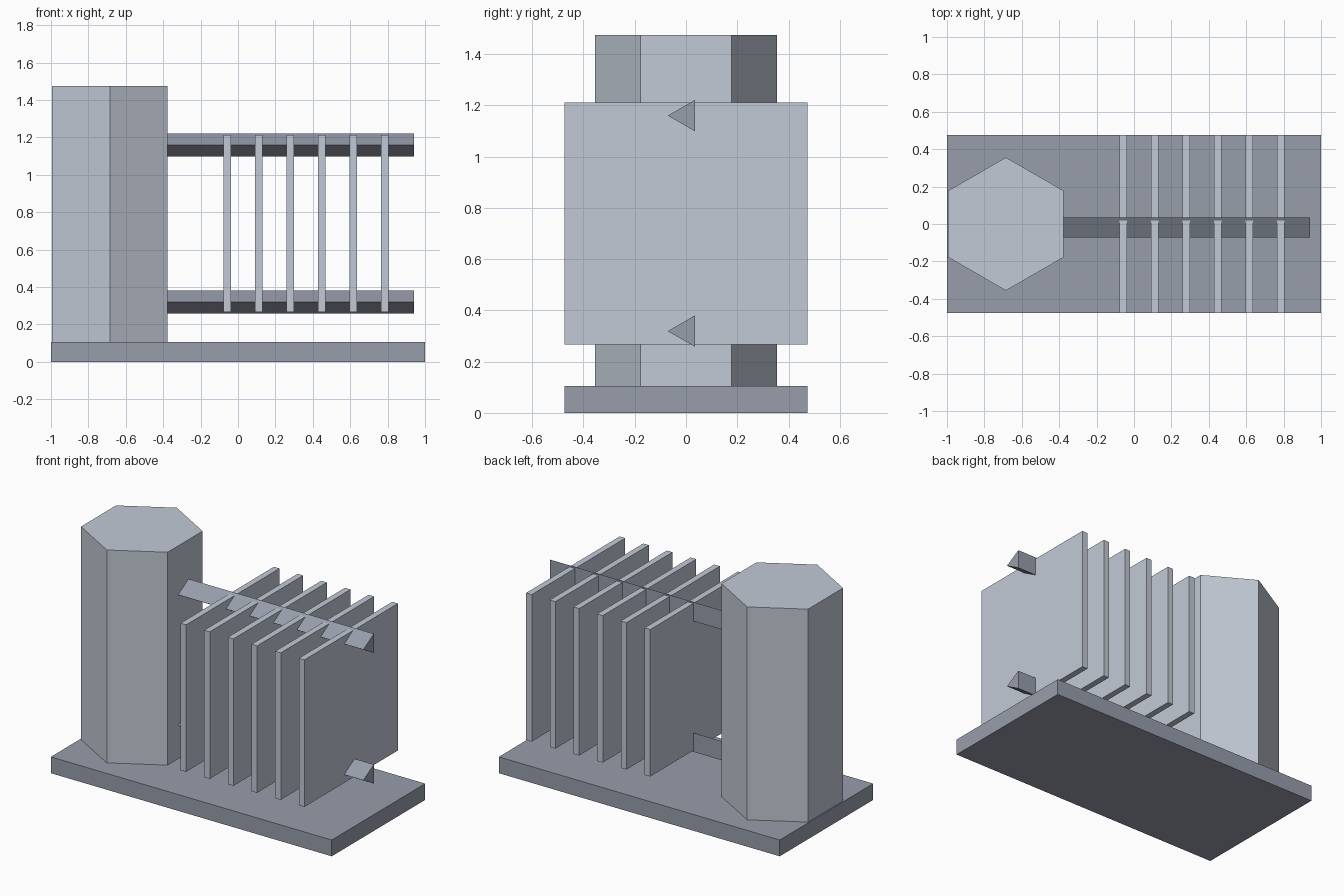
import bpy
import math

cube = bpy.data.objects.get("Cube")
if cube:
    bpy.data.objects.remove(cube, do_unlink=True)


def make_material(name, rgb):
    mat = bpy.data.materials.new(name)
    mat.use_nodes = True
    color = (*rgb, 1.0)
    mat.diffuse_color = color
    mat.node_tree.nodes["Principled BSDF"].inputs["Base Color"].default_value = color
    return mat


light_grey = make_material("light blue grey", (0.54, 0.59, 0.67))
dark_grey = make_material("dark blue grey", (0.31, 0.34, 0.41))


def add_prism(name, outline, start, end, axis, mat):
    """Extrude a closed 2D outline along x (outline in y, z) or z (outline in x, y)."""
    def place(p, d):
        return (d, *p) if axis == "x" else (*p, d)
    n = len(outline)
    verts = [place(p, d) for d in (start, end) for p in outline]
    faces = [tuple(reversed(range(n))), tuple(range(n, 2 * n))]
    faces += [(i, (i + 1) % n, n + (i + 1) % n, n + i) for i in range(n)]
    mesh = bpy.data.meshes.new(name)
    mesh.from_pydata(verts, [], faces)
    mesh.materials.append(mat)
    obj = bpy.data.objects.new(name, mesh)
    bpy.context.collection.objects.link(obj)
    return obj


def polygon(sides, radius, center, turn):
    """Regular polygon, counterclockwise."""
    angles = [turn + math.tau * i / sides for i in range(sides)]
    return [(center[0] + radius * math.cos(a), center[1] + radius * math.sin(a)) for a in angles]


def rectangle(u0, u1, v0, v1):
    return [(u0, v0), (u1, v0), (u1, v1), (u0, v1)]


HALF_DEPTH = 0.475
TANK_X = -0.685

# Base slab
add_prism("base", rectangle(-1, 1, -HALF_DEPTH, HALF_DEPTH), 0, 0.105, "z", dark_grey)

# Hexagonal tank standing on the base
add_prism("tank", polygon(6, 0.356, (TANK_X, 0), math.pi / 2), 0.05, 1.475, "z", light_grey)

# Triangular pipes from the tank through the fins
for name, z in (("lower_pipe", 0.319), ("upper_pipe", 1.16)):
    add_prism(name, polygon(3, 0.071, (0, z), math.pi), TANK_X, 0.942, "x", dark_grey)

# Row of radiator fins
for i in range(6):
    x = -0.057 + 0.1685 * i
    add_prism(f"fin_{i + 1}", rectangle(-HALF_DEPTH, HALF_DEPTH, 0.266, 1.212),
              x - 0.02, x + 0.02, "x", light_grey)
